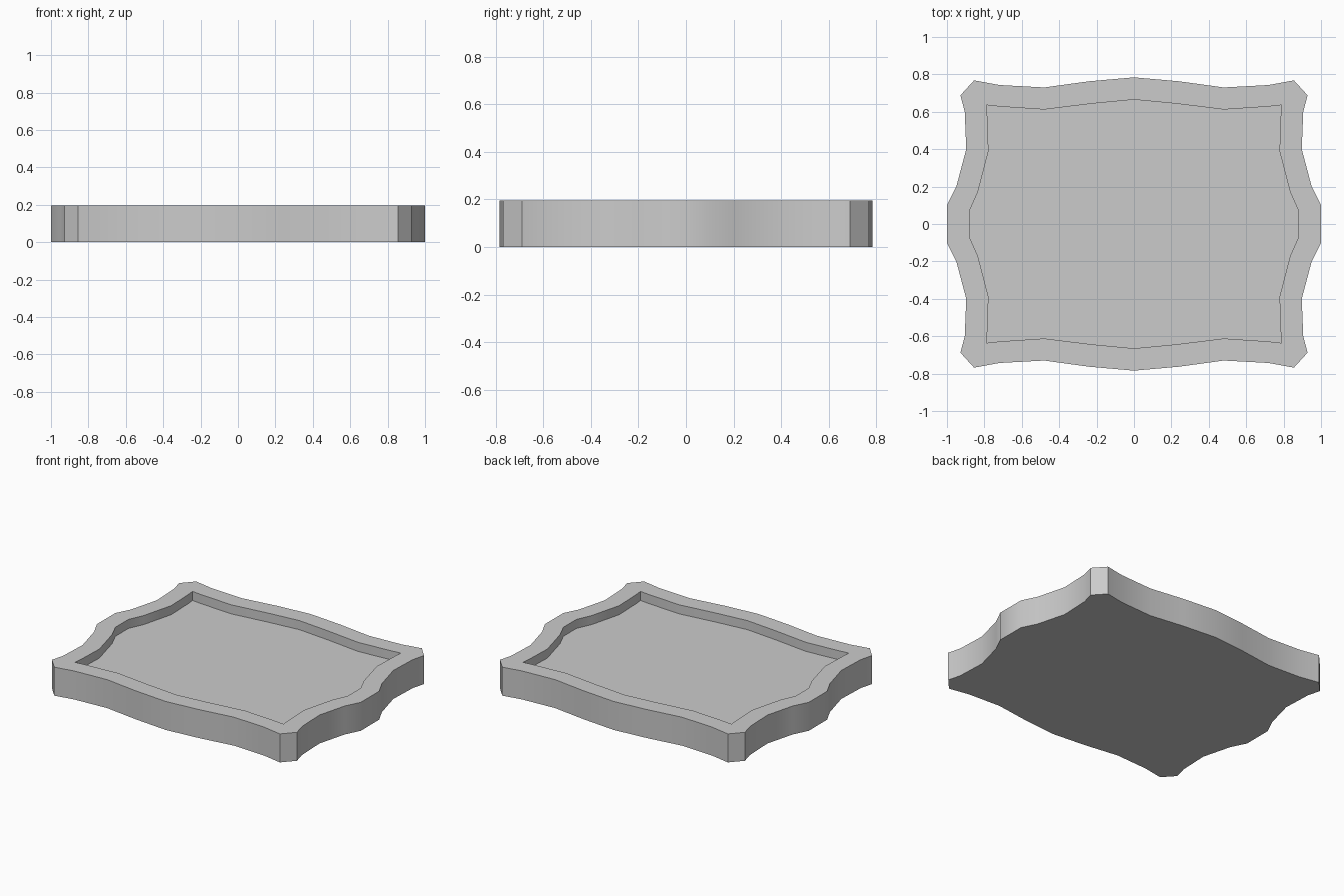
import bpy, bmesh

if "Cube" in bpy.data.objects:
    bpy.data.objects.remove(bpy.data.objects["Cube"])

HEIGHT, FLOOR = 0.195, 0.133

# Quarter outlines, from the back middle clockwise to the right side
OUTER = [(0, .784), (.24, .763), (.48, .73), (.72, .743), (.855, .768),
         (.928, .688), (.905, .6), (.897, .4), (.95, .2), (1, .1)]
# The inner corner point is repeated so both outlines pair up
INNER = [(0, .665), (.23, .643), (.48, .612), (.72, .628), (.79, .636),
         (.79, .636), (.785, .59), (.778, .39), (.835, .17), (.88, .07)]


def full_outline(quarter):
    """Mirror a quarter outline into a closed loop."""
    right = quarter + [(x, -y) for x, y in reversed(quarter)]
    left = [(-x, y) for x, y in reversed(right) if x > 0]
    return right + left


def add_ring(bm, outline, z):
    return [bm.verts.new((x, y, z)) for x, y in outline]


def bridge(bm, a, b):
    n = len(a)
    for i in range(n):
        j = (i + 1) % n
        bm.faces.new((a[i], a[j], b[j], b[i]))


# Tray: base, outer wall, rim, inner wall and recessed floor
bm = bmesh.new()
outer, inner = full_outline(OUTER), full_outline(INNER)
rings = [add_ring(bm, outer, 0), add_ring(bm, outer, HEIGHT),
         add_ring(bm, inner, HEIGHT), add_ring(bm, inner, FLOOR)]
for a, b in zip(rings, rings[1:]):
    bridge(bm, a, b)
bm.faces.new(rings[0])
bm.faces.new(rings[-1])
bmesh.ops.remove_doubles(bm, verts=bm.verts, dist=1e-4)
bmesh.ops.recalc_face_normals(bm, faces=bm.faces)

mesh = bpy.data.meshes.new("tray")
bm.to_mesh(mesh)
bm.free()
tray = bpy.data.objects.new("tray", mesh)
bpy.context.collection.objects.link(tray)

# Smooth the wavy walls, keep the corners and rim sharp
bpy.context.view_layer.objects.active = tray
tray.select_set(True)
bpy.ops.object.shade_smooth_by_angle(angle=0.5236)
